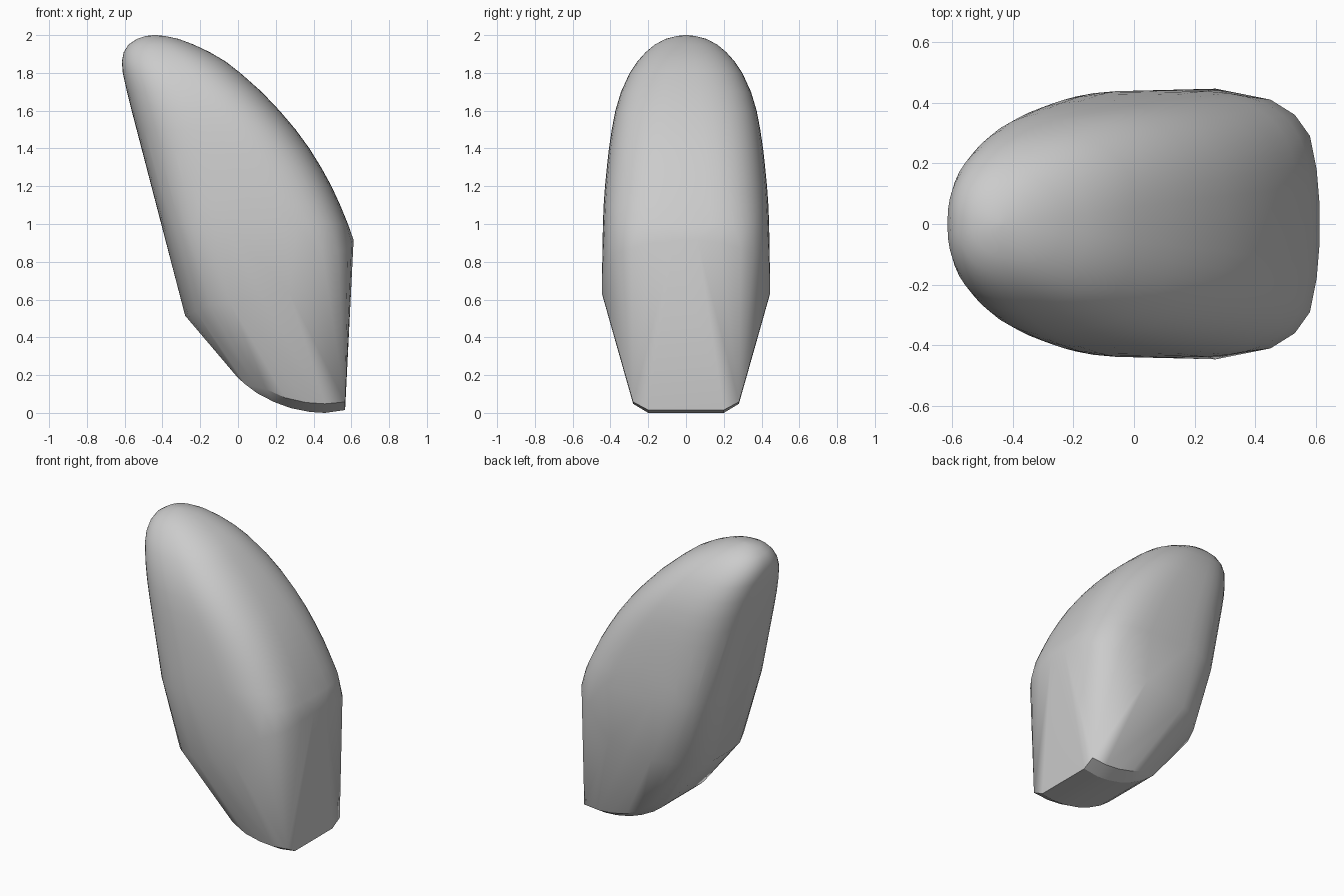
import bpy, bmesh, math

grey = bpy.data.materials.new("plain grey")
grey.diffuse_color = (0.6, 0.6, 0.6, 1)


def section(z, left, right, half, power, count=48):
    """Horizontal rounded cross-section as a superellipse."""
    mid, a = (left + right) / 2, (right - left) / 2
    ring = []
    for i in range(count):
        t = 2 * math.pi * i / count
        c, s = math.cos(t), math.sin(t)
        ring.append((mid + a * math.copysign(abs(c) ** (2 / power), c),
                     half * math.copysign(abs(s) ** (2 / power), s), z))
    return ring


def mirrored(points):
    return [(x, s * y, z) for x, y, z in points for s in (1, -1)]


# Domed upper body: height, left edge, right edge, half width, squareness
levels = [
    (1.00, -0.405, 0.582, 0.440, 3.4), (1.10, -0.43, 0.541, 0.436, 3.2),
    (1.20, -0.457, 0.495, 0.429, 3.1), (1.30, -0.483, 0.44, 0.419, 3.0),
    (1.40, -0.51, 0.378, 0.408, 2.9), (1.50, -0.537, 0.305, 0.393, 2.8),
    (1.60, -0.563, 0.22, 0.374, 2.7), (1.70, -0.588, 0.125, 0.344, 2.6),
    (1.80, -0.61, 0.012, 0.298, 2.5), (1.86, -0.615, -0.065, 0.258, 2.4),
    (1.91, -0.605, -0.15, 0.213, 2.3), (1.95, -0.58, -0.235, 0.165, 2.2),
    (1.98, -0.535, -0.315, 0.108, 2.1), (1.995, -0.49, -0.385, 0.05, 2.0),
    (2.00, -0.45, -0.43, 0.01, 2.0),
]
points = [p for level in levels for p in section(*level)]

# Tilted rim where the dome meets the tapered base
points += mirrored([
    (-0.28, 0.10, 0.515), (-0.265, 0.20, 0.52), (-0.225, 0.30, 0.54),
    (-0.15, 0.385, 0.57), (-0.04, 0.428, 0.58), (0.12, 0.442, 0.62),
    (0.27, 0.446, 0.64), (0.45, 0.41, 0.82), (0.53, 0.36, 0.85),
    (0.58, 0.29, 0.87), (0.602, 0.18, 0.90), (0.612, 0.06, 0.915),
])

# Curved keel and the chamfer above it
points += mirrored([
    (0.567, 0.20, 0.015), (0.46, 0.20, 0.0), (0.38, 0.20, 0.005),
    (0.28, 0.20, 0.025), (0.19, 0.20, 0.058), (0.10, 0.20, 0.105),
    (0.04, 0.20, 0.15), (0.0, 0.19, 0.185),
    (0.567, 0.28, 0.058), (0.46, 0.28, 0.048), (0.36, 0.28, 0.055),
    (0.25, 0.28, 0.08), (0.15, 0.27, 0.125), (0.07, 0.25, 0.18),
])

# One convex skin around all the sections
bm = bmesh.new()
for p in points:
    bm.verts.new(p)
bmesh.ops.remove_doubles(bm, verts=bm.verts, dist=0.002)
bmesh.ops.convex_hull(bm, input=bm.verts)
bmesh.ops.delete(bm, geom=[v for v in bm.verts if not v.link_faces], context="VERTS")
bmesh.ops.recalc_face_normals(bm, faces=bm.faces)
mesh = bpy.data.meshes.new("rounded_body")
bm.to_mesh(mesh)
bm.free()
mesh.materials.append(grey)

body = bpy.data.objects.new("rounded_body", mesh)
bpy.context.collection.objects.link(body)
bpy.context.view_layer.objects.active = body
body.select_set(True)
bpy.ops.object.shade_smooth_by_angle(angle=math.radians(25))
